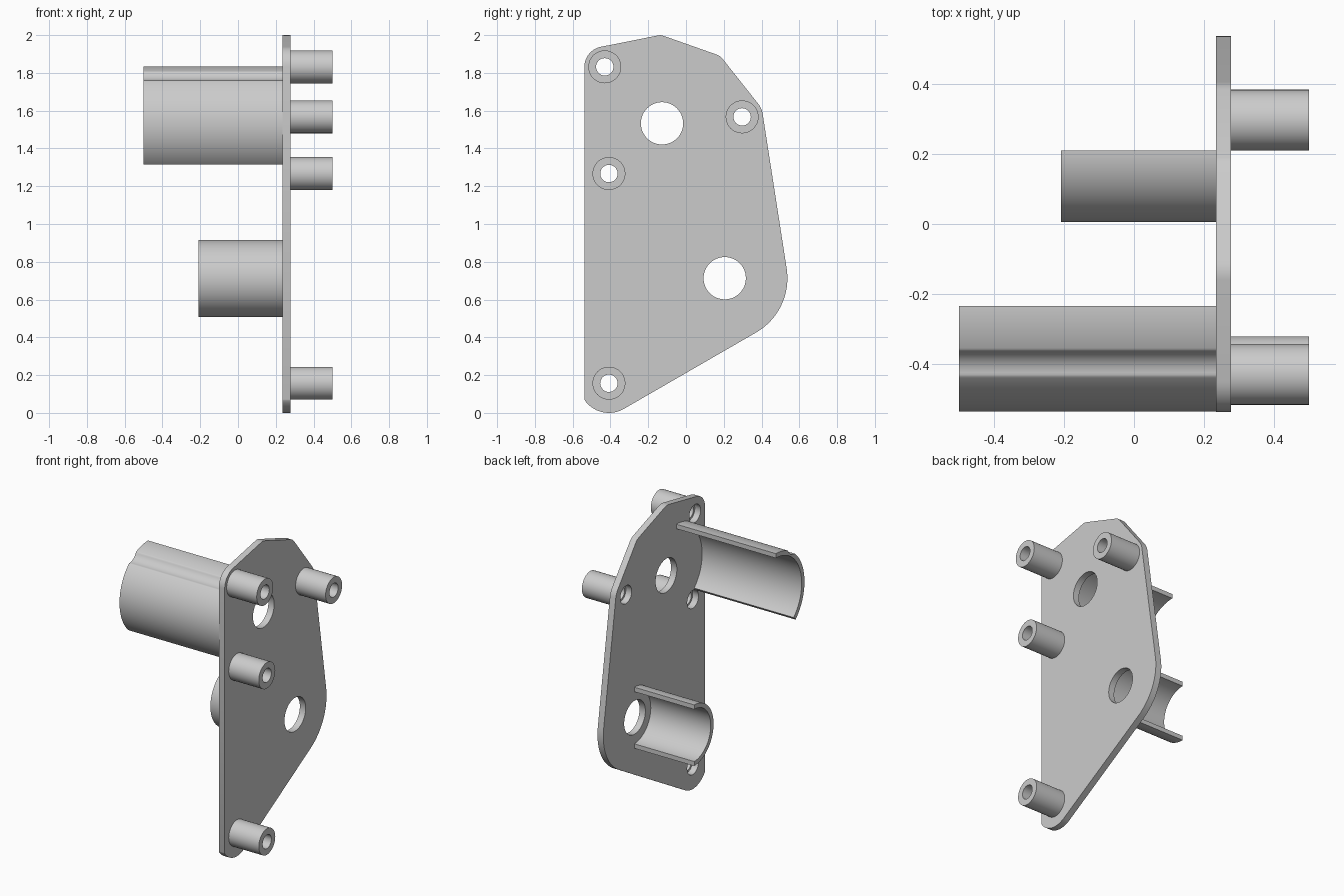
import bpy, bmesh
from math import sin, cos, radians, atan2, hypot, sqrt

cube = bpy.data.objects.get("Cube")
if cube:
    bpy.data.objects.remove(cube)

grey = bpy.data.materials.new("matte grey")
grey.use_nodes = True
colour = (0.6, 0.6, 0.6, 1)
grey.diffuse_color = colour
grey.node_tree.nodes["Principled BSDF"].inputs["Base Color"].default_value = colour


def arc(centre, radius, start, end, steps):
    """Points in (y, z) along an arc, both ends included."""
    angles = [radians(start + (end - start) * i / steps) for i in range(steps + 1)]
    return [(centre[0] + radius * cos(a), centre[1] + radius * sin(a)) for a in angles]


def circle(centre, radius, steps=48):
    return arc(centre, radius, 0, 360, steps)[:-1]


def prism(name, loops, x0, x1):
    """Extrude an outline (first loop) with holes (other loops) along x."""
    bm = bmesh.new()
    edges = []
    for loop in loops:
        vs = [bm.verts.new((x0, y, z)) for y, z in loop]
        edges += [bm.edges.new((vs[i - 1], vs[i])) for i in range(len(vs))]
    bmesh.ops.triangle_fill(bm, edges=edges, use_beauty=True, use_dissolve=False)
    result = bmesh.ops.extrude_face_region(bm, geom=bm.faces[:], use_keep_orig=True)
    moved = [g for g in result["geom"] if isinstance(g, bmesh.types.BMVert)]
    bmesh.ops.translate(bm, verts=moved, vec=(x1 - x0, 0, 0))
    bmesh.ops.recalc_face_normals(bm, faces=bm.faces[:])
    mesh = bpy.data.meshes.new(name)
    bm.to_mesh(mesh)
    bm.free()
    mesh.materials.append(grey)
    obj = bpy.data.objects.new(name, mesh)
    bpy.context.collection.objects.link(obj)
    bpy.ops.object.select_all(action='DESELECT')
    obj.select_set(True)
    bpy.context.view_layer.objects.active = obj
    bpy.ops.object.shade_smooth_by_angle(angle=radians(30))
    return obj


# Shared positions in (y, z)
BACK, FACE, TIP = 0.235, 0.278, 0.5
bosses = {
    "upper_front_boss": (-0.43, 1.832),
    "upper_rear_boss": (0.297, 1.567),
    "middle_boss": (-0.408, 1.267),
    "lower_boss": (-0.408, 0.157),
}
upper_hole, lower_hole = (-0.127, 1.533), (0.205, 0.713)

# Mounting plate with shaft holes and screw holes
outline = (
    [(-0.538, 0.072)]
    + arc(bosses["lower_boss"], 0.157, 216, 300, 14)
    + arc(lower_hole, 0.332, -60, 8.8, 20)
    + arc(bosses["upper_rear_boss"], 0.11, 8.8, 38.7, 6)
    + [(0.19, 1.879), (0.18, 1.888), (0.165, 1.896)]
    + [(-0.11, 1.993), (-0.135, 2.0), (-0.16, 1.996)]
    + arc(bosses["upper_front_boss"], 0.108, 101, 180, 14)
)
holes = [circle(upper_hole, 0.112), circle(lower_hole, 0.112)]
holes += [circle(c, 0.06, 32) for c in bosses.values()]
prism("mounting_plate", [outline] + holes, BACK, FACE)

# Hollow screw bosses
for name, centre in bosses.items():
    prism(name, [circle(centre, 0.087), circle(centre, 0.046, 32)], FACE, TIP)

# Lower half-round guard
WALL = 0.03
guard = (0.21, 0.712)
prism("lower_guard",
      [arc(guard, 0.204, 90, 270, 40) + arc(guard, 0.204 - WALL, 270, 90, 40)],
      -0.208, BACK)

# Upper guard, with a groove clearing the screw above it
centre, radius, groove = (-0.235, 1.533), 0.301, 0.073
dy = bosses["upper_front_boss"][0] - centre[0]
dz = bosses["upper_front_boss"][1] - centre[1]
dist, toward = hypot(dy, dz), atan2(dz, dy)
outer = []
for y, z in arc(centre, radius, 90, 226.5, 140):
    a = atan2(z - centre[1], y - centre[0])
    r, across = radius, dist * sin(a - toward)
    if abs(across) < groove:
        near = dist * cos(a - toward) - sqrt(groove ** 2 - across ** 2)
        if near > 0:
            r = min(r, near)
    outer.append((centre[0] + r * cos(a), centre[1] + r * sin(a)))
prism("upper_guard", [outer + arc(centre, radius - WALL, 226.5, 90, 60)], -0.5, BACK)
